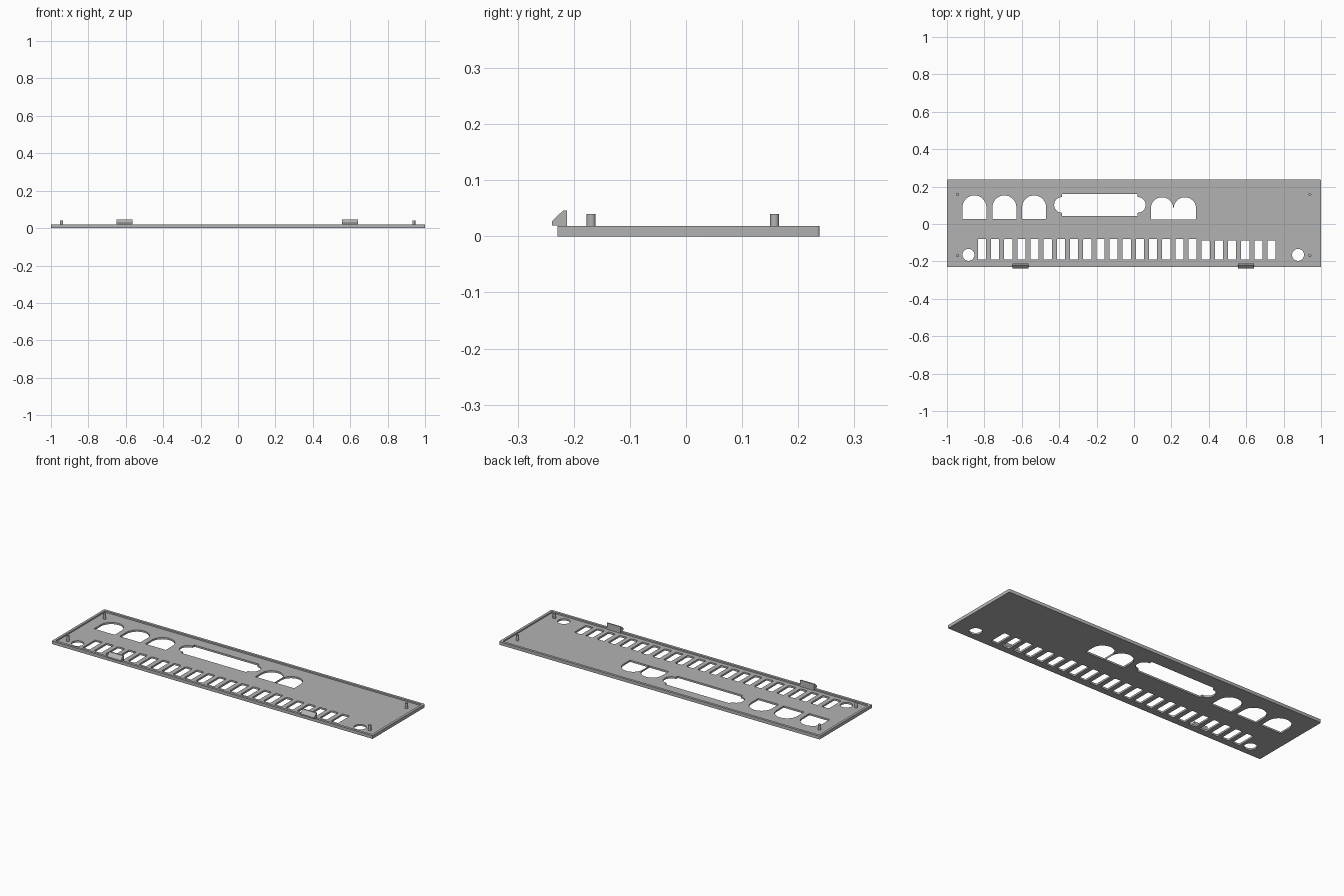
import bpy, bmesh, math
from mathutils import Vector

cube = bpy.data.objects.get("Cube")
if cube:
    bpy.data.objects.remove(cube, do_unlink=True)

grey = bpy.data.materials.new("plain grey")
grey.use_nodes = True
grey.diffuse_color = (0.45, 0.45, 0.45, 1)
grey.node_tree.nodes["Principled BSDF"].inputs["Base Color"].default_value = (0.45, 0.45, 0.45, 1)

TOP, FLOOR = 0.018, 0.010
FRONT, BACK, RIM = -0.229, 0.238, 0.014


def prisms(name, outlines, z0, z1):
    """Extrude closed flat outlines from z0 to z1 as one object."""
    bm = bmesh.new()
    for pts in outlines:
        face = bm.faces.new([bm.verts.new((x, y, z0)) for x, y in pts])
        ext = bmesh.ops.extrude_face_region(bm, geom=[face])["geom"]
        bmesh.ops.translate(bm, vec=(0, 0, z1 - z0),
                            verts=[v for v in ext if isinstance(v, bmesh.types.BMVert)])
    bmesh.ops.recalc_face_normals(bm, faces=bm.faces)
    mesh = bpy.data.meshes.new(name)
    bm.to_mesh(mesh)
    bm.free()
    mesh.materials.append(grey)
    obj = bpy.data.objects.new(name, mesh)
    bpy.context.collection.objects.link(obj)
    return obj


def arc(cx, cy, r, start, end, n):
    return [(cx + r * math.cos(math.radians(start + (end - start) * i / n)),
             cy + r * math.sin(math.radians(start + (end - start) * i / n))) for i in range(n + 1)]


def circle(cx, cy, r, n=32):
    return arc(cx, cy, r, 0, 360, n)[:-1]


def rounded(x0, x1, y0, y1, r):
    return (arc(x1 - r, y1 - r, r, 0, 90, 4) + arc(x0 + r, y1 - r, r, 90, 180, 4)
            + arc(x0 + r, y0 + r, r, 180, 270, 4) + arc(x1 - r, y0 + r, r, 270, 360, 4))


def arch(cx, r, y0, y1):
    return [(cx - r, y0), (cx + r, y0)] + arc(cx, y1 - r, r, 0, 180, 20)


def cut(target, cutter):
    mod = target.modifiers.new("cut", "BOOLEAN")
    mod.operation, mod.solver, mod.object = "DIFFERENCE", "EXACT", cutter
    bpy.context.view_layer.objects.active = target
    bpy.ops.object.modifier_apply(modifier=mod.name)
    bpy.data.objects.remove(cutter, do_unlink=True)


# Plate with small rounded corners at the back
r = 0.005
outline = ([(-1, FRONT), (1, FRONT)] + arc(1 - r, BACK - r, r, 0, 90, 4)
           + arc(r - 1, BACK - r, r, 90, 180, 4))
panel = prisms("panel", [outline], 0, TOP)

# Shallow pocket that leaves the raised rim
pocket = rounded(RIM - 1, 1 - RIM, FRONT + RIM, BACK - RIM, 0.004)
cut(panel, prisms("pocket_cutter", [pocket], FLOOR, 0.05))

# Arched openings
holes = [arch(x, 0.064, 0.028, 0.153) for x in (-0.853, -0.693, -0.534)]
holes += [arch(x, 0.060, 0.025, 0.143) for x in (0.150, 0.272)]

# Wide connector opening with a round bulge at each end
holes.append([(-0.385, 0.044), (0.02, 0.044)] + arc(0.02, 0.102, 0.042, -90, 90, 16)
             + [(0.02, 0.161), (-0.385, 0.161)] + arc(-0.385, 0.102, 0.042, 90, 270, 16))

# Row of vent slots, the last six a little shorter
for i in range(23):
    x = -0.813 + 0.0704 * i
    holes.append(rounded(x - 0.022, x + 0.022, -0.191, -0.079 if i < 17 else -0.087, 0.006))

# Round holes near the front corners
holes += [circle(x, -0.165, 0.032) for x in (-0.885, 0.877)]
cut(panel, prisms("hole_cutter", holes, -0.05, 0.05))

# Locating pegs
pegs = prisms("pegs", [circle(x, y, 0.008, 20) for x in (-0.943, 0.940) for y in (-0.169, 0.158)],
              FLOOR - 0.002, 0.040)

# Hooked clips on the front edge: side profile pulled along x
profile = [(-0.212, FLOOR - 0.002), (-0.212, 0.046), (-0.219, 0.046), (-0.239, 0.027),
           (-0.239, 0.0195), (-0.228, 0.0195), (-0.228, FLOOR - 0.002)]
for name, x0 in (("right_clip", -0.650), ("left_clip", 0.556)):
    clip = prisms(name, [profile], 0, 0.086)
    for v in clip.data.vertices:
        y, z, along = v.co
        v.co = Vector((x0 + along, y, z))

# Smooth the round walls, keep edges sharp
bpy.ops.object.select_all(action="DESELECT")
for obj in (panel, pegs):
    obj.select_set(True)
bpy.context.view_layer.objects.active = panel
bpy.ops.object.shade_smooth_by_angle(angle=math.radians(30))
